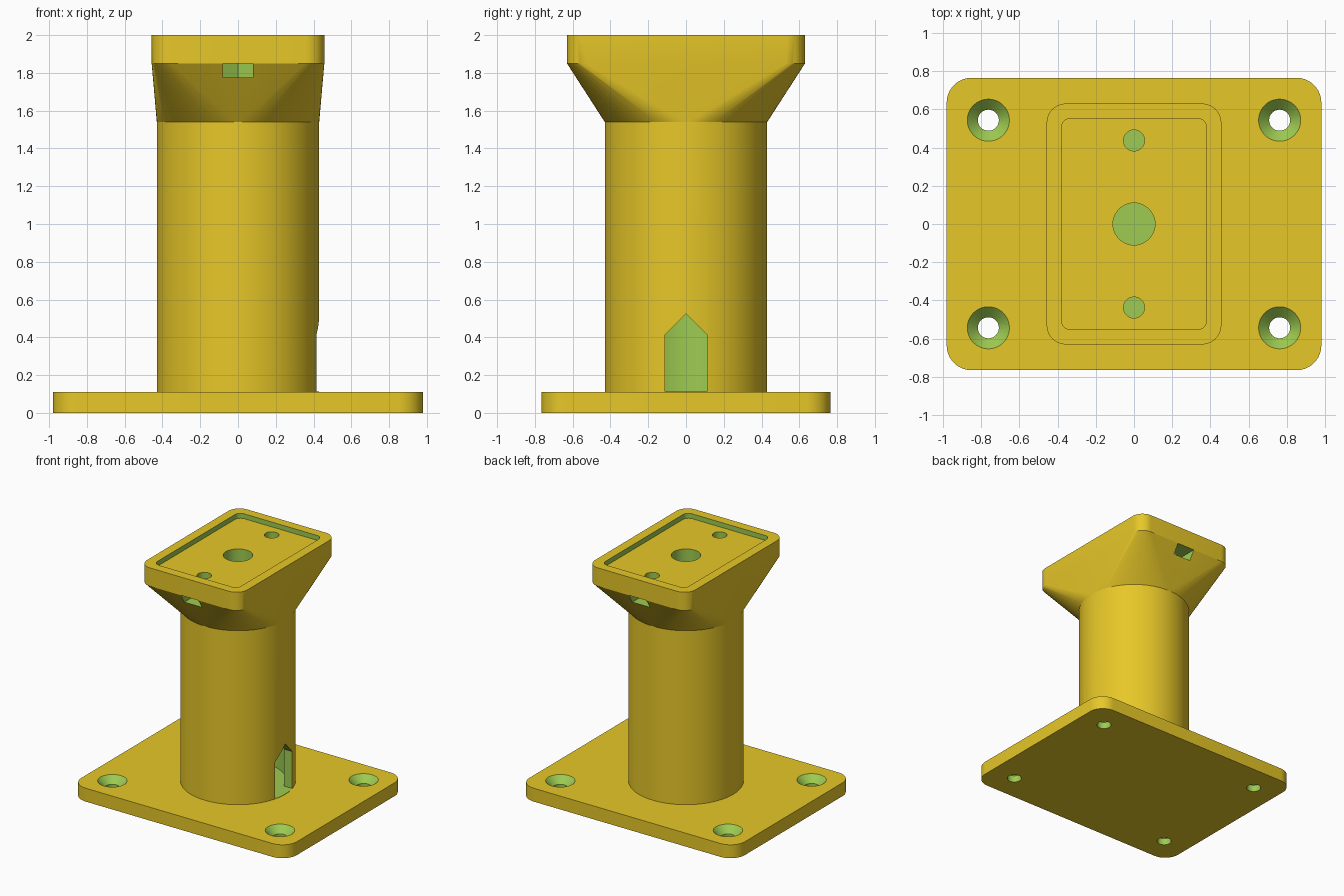
import bpy
import bmesh
from math import sin, cos, pi, radians
from mathutils import Vector

if "Cube" in bpy.data.objects:
    bpy.data.objects.remove(bpy.data.objects["Cube"], do_unlink=True)


def material(name, rgb):
    mat = bpy.data.materials.new(name)
    mat.use_nodes = True
    colour = (*rgb, 1)
    mat.diffuse_color = colour
    mat.node_tree.nodes["Principled BSDF"].inputs["Base Color"].default_value = colour
    return mat


YELLOW = material("yellow", (0.947, 0.680, 0.025))
GREEN = material("cut green", (0.338, 0.597, 0.083))


def circle(r, z, x=0, y=0, n=72):
    return [Vector((x + r * cos(2 * pi * i / n), y + r * sin(2 * pi * i / n), z))
            for i in range(n)]


def rounded_rect(hx, hy, r, z, steps=10):
    pts = []
    for k, (sx, sy) in enumerate(((1, 1), (-1, 1), (-1, -1), (1, -1))):
        for i in range(steps + 1):
            a = pi / 2 * (k + i / steps)
            pts.append(Vector((sx * (hx - r) + r * cos(a), sy * (hy - r) + r * sin(a), z)))
    return pts


def solid(name, points, index=0):
    """Convex solid around the points, with all faces in one material slot."""
    bm = bmesh.new()
    for p in points:
        bm.verts.new(p)
    bmesh.ops.convex_hull(bm, input=bm.verts)
    bmesh.ops.dissolve_limit(bm, angle_limit=0.005, verts=bm.verts, edges=bm.edges)
    bmesh.ops.recalc_face_normals(bm, faces=bm.faces)
    for f in bm.faces:
        f.material_index = index
    mesh = bpy.data.meshes.new(name)
    bm.to_mesh(mesh)
    bm.free()
    mesh.materials.append(YELLOW)
    mesh.materials.append(GREEN)
    obj = bpy.data.objects.new(name, mesh)
    bpy.context.collection.objects.link(obj)
    return obj


def cutter(points):
    return solid("cutter", points, 1)


def cylinder(r, z0, z1, x=0, y=0, r1=None):
    return circle(r, z0, x, y) + circle(r1 or r, z1, x, y)


def finish(obj, cutters):
    """Subtract the cutters, then shade smooth with sharp edges."""
    for c in bpy.context.selected_objects:
        c.select_set(False)
    bpy.context.view_layer.objects.active = obj
    obj.select_set(True)
    for c in cutters:
        mod = obj.modifiers.new("cut", "BOOLEAN")
        mod.operation = "DIFFERENCE"
        mod.solver = "EXACT"
        mod.object = c
        bpy.ops.object.modifier_apply(modifier=mod.name)
        bpy.data.objects.remove(c, do_unlink=True)
    bpy.ops.object.shade_smooth_by_angle(angle=radians(25))


# Base plate with four countersunk screw holes
base = solid("base_plate", rounded_rect(0.98, 0.765, 0.13, 0) + rounded_rect(0.98, 0.765, 0.13, 0.11))
cuts = []
for x in (-0.762, 0.762):
    for y in (-0.543, 0.543):
        cuts.append(cutter(cylinder(0.055, -0.1, 0.06, x, y)))
        cuts.append(cutter(cylinder(0.05, 0.05, 0.12, x, y, r1=0.12)))
finish(base, cuts)

# Hollow column with a pointed cable opening on the +x side
column = solid("column", cylinder(0.43, 0.05, 1.54))
bore = cutter(cylinder(0.36, 0.112, 1.6))
arch = [(-0.11, 0.112), (0.11, 0.112), (0.11, 0.415), (0, 0.525), (-0.11, 0.415)]
opening = cutter([Vector((x, y, z)) for x in (0.2, 0.6) for y, z in arch])
finish(column, [bore, opening])

# Head flaring from the round column to a rounded rectangle
head = solid("head", circle(0.43, 1.54) + rounded_rect(0.457, 0.63, 0.1, 1.85)
             + rounded_rect(0.457, 0.63, 0.1, 2.0))
recess = cutter(rounded_rect(0.38, 0.553, 0.05, 1.96) + rounded_rect(0.38, 0.553, 0.05, 2.1))
for f in recess.data.polygons:
    if f.normal.z < -0.9:
        f.material_index = 0  # recess floor keeps the body colour
cuts = [recess, cutter(cylinder(0.11, 1.4, 2.1))]
for s in (-1, 1):
    # Screw hole and the side slot that holds its nut
    cuts.append(cutter(cylinder(0.055, 1.8, 2.1, y=0.437 * s)))
    slot = [(0, 0.345), (0.08, 0.391), (0.08, 0.75), (-0.08, 0.75), (-0.08, 0.391)]
    cuts.append(cutter([Vector((x, y * s, z)) for z in (1.775, 1.85) for x, y in slot]))
finish(head, cuts)
